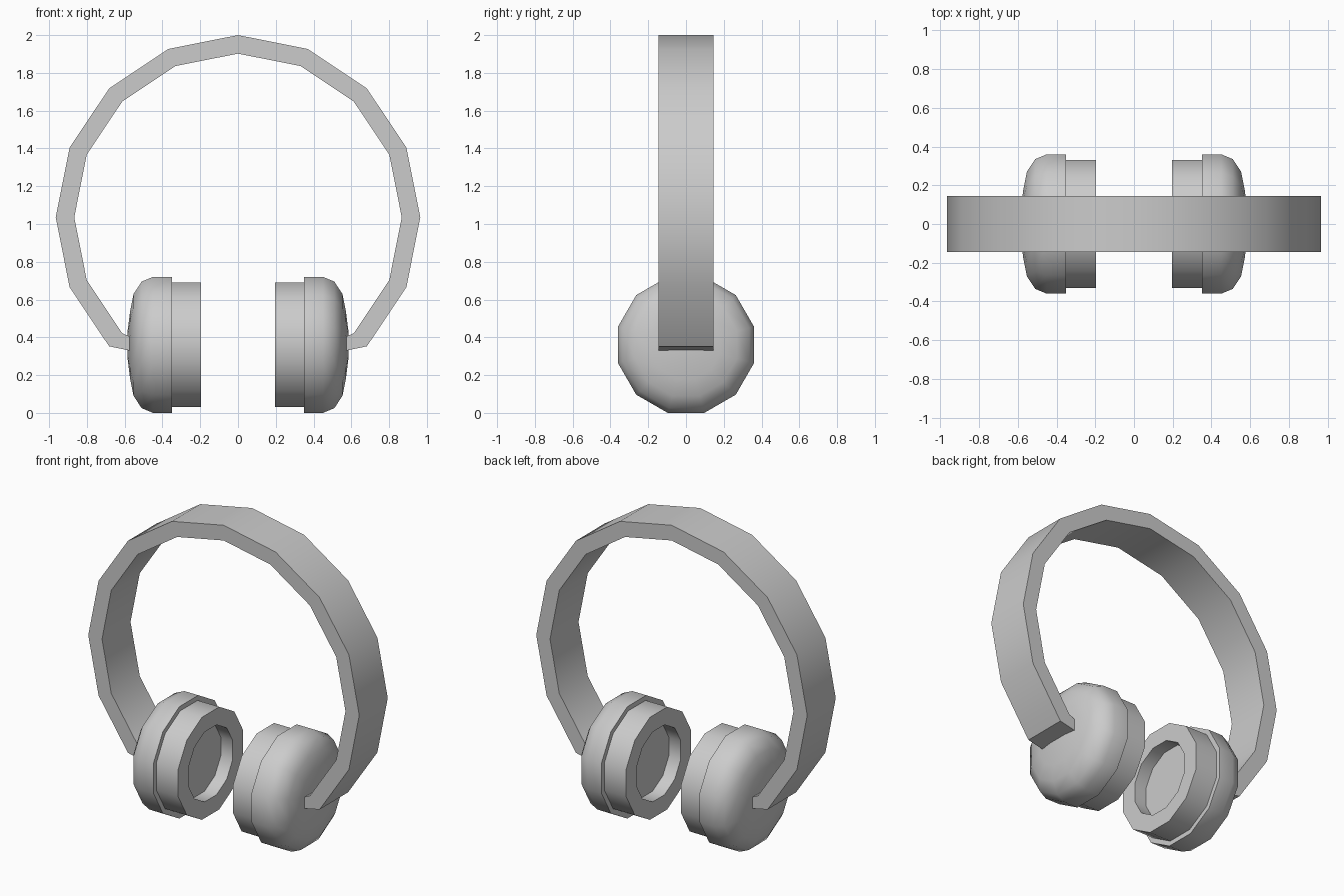
import bpy, bmesh, math

if "Cube" in bpy.data.objects:
    bpy.data.objects.remove(bpy.data.objects["Cube"])

SIDES = 12
CUP_Z = 0.36


def make_object(name, bm):
    bmesh.ops.recalc_face_normals(bm, faces=bm.faces)
    mesh = bpy.data.meshes.new(name)
    bm.to_mesh(mesh)
    bm.free()
    ob = bpy.data.objects.new(name, mesh)
    bpy.context.collection.objects.link(ob)
    bpy.ops.object.select_all(action='DESELECT')
    bpy.context.view_layer.objects.active = ob
    ob.select_set(True)
    bpy.ops.object.shade_smooth_by_angle(angle=math.radians(40))
    return ob


def lathe_x(name, profile):
    """Capped 12-sided lathe around the x axis; profile is (x, flat-to-centre distance)."""
    bm = bmesh.new()
    rings = []
    for x, apothem in profile:
        r = apothem / math.cos(math.pi / SIDES)
        ring = []
        for i in range(SIDES):
            a = (i + 0.5) * math.tau / SIDES
            ring.append(bm.verts.new((x, r * math.cos(a), CUP_Z + r * math.sin(a))))
        rings.append(ring)
    for a, b in zip(rings, rings[1:]):
        for i in range(SIDES):
            j = (i + 1) % SIDES
            bm.faces.new((a[i], a[j], b[j], b[i]))
    bm.faces.new(rings[0])
    bm.faces.new(rings[-1])
    ob = make_object(name, bm)
    ob.modifiers.new("Mirror", 'MIRROR').use_axis[0] = True
    return ob


# Rounded outer shells of both ear cups
lathe_x("ear_cup_shells", [(0.35, 0.30), (0.35, 0.36), (0.45, 0.36), (0.51, 0.335),
                           (0.553, 0.27), (0.571, 0.18), (0.585, 0.07)])

# Ear cushions with a recessed centre
lathe_x("ear_cushions", [(0.36, 0.33), (0.195, 0.33), (0.195, 0.225), (0.28, 0.225)])

# Headband: open 16-sided arc whose ends bend into the cups
R_OUT, R_IN, MID_Z, HALF_W = 0.965, 0.867, 1.035, 0.145
pairs = [((-0.56, 0.327), (-0.56, 0.398))]
for k in range(-6, 7):
    a = k * math.tau / 16
    pairs.append(tuple((r * math.sin(a), MID_Z + r * math.cos(a)) for r in (R_OUT, R_IN)))
pairs.append(((0.56, 0.327), (0.56, 0.398)))

bm = bmesh.new()
sections = []
for outer, inner in pairs:
    sections.append([bm.verts.new((p[0], y, p[1])) for p, y in
                     ((outer, -HALF_W), (outer, HALF_W), (inner, HALF_W), (inner, -HALF_W))])
for a, b in zip(sections, sections[1:]):
    for i in range(4):
        j = (i + 1) % 4
        bm.faces.new((a[i], a[j], b[j], b[i]))
bm.faces.new(sections[0])
bm.faces.new(sections[-1])
make_object("headband", bm)
